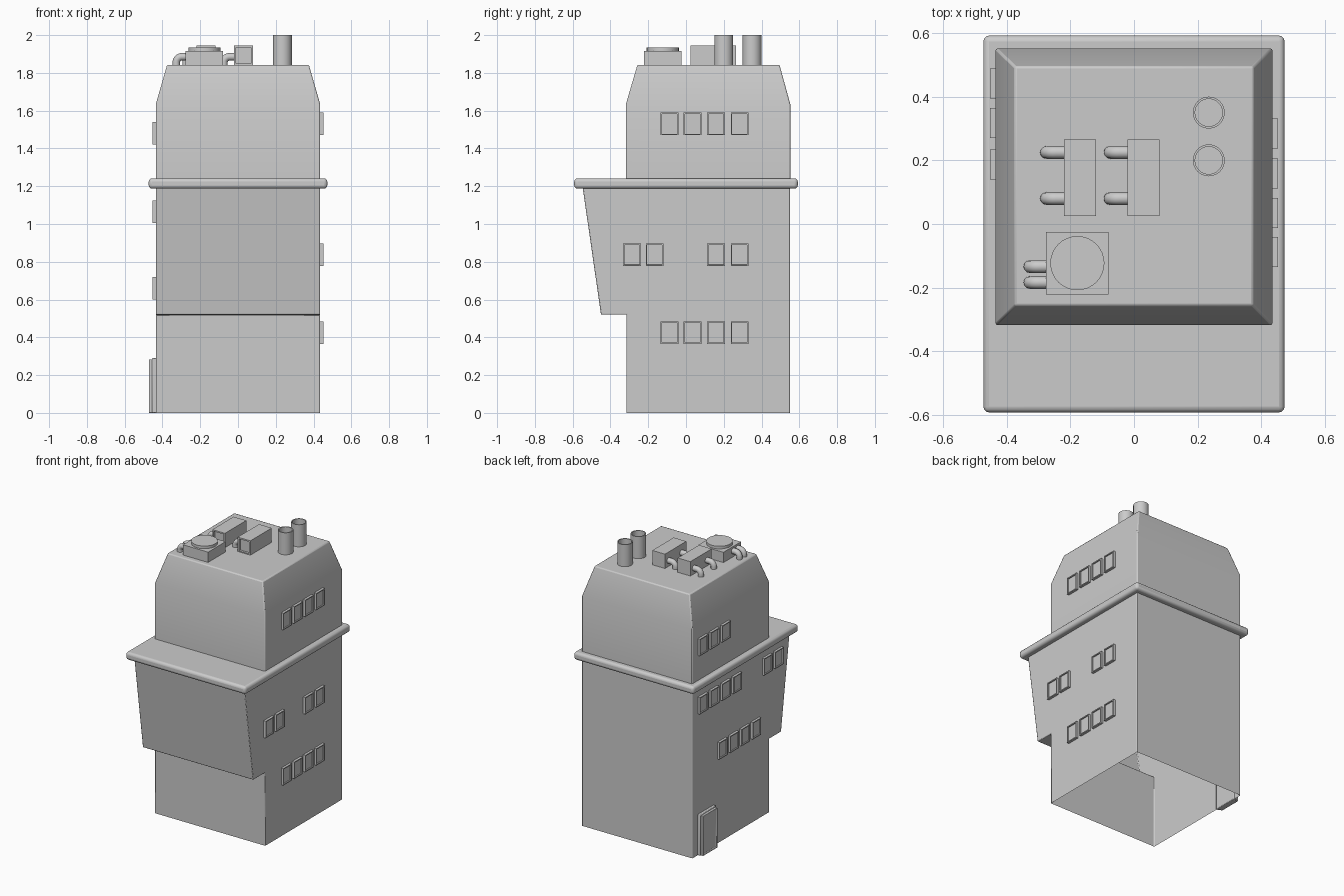
import bpy, bmesh, math
from mathutils import Vector

if "Cube" in bpy.data.objects:
    bpy.data.objects.remove(bpy.data.objects["Cube"])


def finish(name, bm, bevel=0.0, segments=2, angle=30):
    bmesh.ops.recalc_face_normals(bm, faces=bm.faces)
    me = bpy.data.meshes.new(name)
    bm.to_mesh(me)
    bm.free()
    ob = bpy.data.objects.new(name, me)
    bpy.context.collection.objects.link(ob)
    bpy.ops.object.select_all(action='DESELECT')
    ob.select_set(True)
    bpy.context.view_layer.objects.active = ob
    if bevel:
        mod = ob.modifiers.new("Bevel", 'BEVEL')
        mod.width, mod.segments, mod.limit_method = bevel, segments, 'ANGLE'
    bpy.ops.object.shade_smooth_by_angle(angle=math.radians(angle))
    return ob


def loft(name, loops, start=False, end=True, **kw):
    """Skin consecutive closed loops of points, with optional caps."""
    bm = bmesh.new()
    rings = [[bm.verts.new(p) for p in loop] for loop in loops]
    n = len(rings[0])
    for a, b in zip(rings, rings[1:]):
        for i in range(n):
            bm.faces.new((a[i], a[(i + 1) % n], b[(i + 1) % n], b[i]))
    if start:
        bm.faces.new(rings[0])
    if end:
        bm.faces.new(rings[-1])
    return finish(name, bm, **kw)


def rect(x0, x1, y0, y1, z):
    return [(x0, y0, z), (x1, y0, z), (x1, y1, z), (x0, y1, z)]


def circle(cx, cy, r, z, n=32):
    return [(cx + r * math.cos(2 * math.pi * i / n),
             cy + r * math.sin(2 * math.pi * i / n), z) for i in range(n)]


def box(name, x, y, z, inset_dir=None, frame=0.0, recess=0.0, **kw):
    """Box from ranges; the face looking along inset_dir gets a recessed panel."""
    bm = bmesh.new()
    bmesh.ops.create_cube(bm, size=1)
    for v in bm.verts:
        v.co = Vector([(r[0] + r[1]) / 2 + c * (r[1] - r[0])
                       for r, c in zip((x, y, z), v.co)])
    bm.normal_update()
    if inset_dir:
        d = Vector(inset_dir)
        face = [f for f in bm.faces if f.normal.dot(d) > 0.9]
        bmesh.ops.inset_region(bm, faces=face, thickness=frame, use_even_offset=True)
        ring = bmesh.ops.inset_region(bm, faces=face, thickness=0.0005)
        for v in face[0].verts:
            v.co -= d * recess
    return finish(name, bm, **kw)


def pipe(name, x_end, x_start, y, z=1.885, r=0.02, bend=0.03):
    """Pipe that leaves a roof unit sideways and bends down into the roof."""
    xc = x_end + r
    pts = [(x_start, y, z)]
    for i in range(9):
        a = math.pi / 2 * (1 + i / 8)
        pts.append((xc + bend + bend * math.cos(a), y, z - bend + bend * math.sin(a)))
    pts.append((xc, y, 1.835))
    cu = bpy.data.curves.new(name, 'CURVE')
    cu.dimensions = '3D'
    cu.bevel_depth, cu.bevel_resolution, cu.use_fill_caps = r, 4, True
    sp = cu.splines.new('POLY')
    sp.points.add(len(pts) - 1)
    for p, co in zip(sp.points, pts):
        p.co = (*co, 1)
    ob = bpy.data.objects.new(name, cu)
    bpy.context.collection.objects.link(ob)
    bpy.ops.object.select_all(action='DESELECT')
    ob.select_set(True)
    bpy.context.view_layer.objects.active = ob
    bpy.ops.object.convert(target='MESH')
    bpy.ops.object.shade_smooth_by_angle(angle=math.radians(40))


W = 0.435

# Lower body with the overhanging front, open underneath
profile = [(0.55, 0), (0.55, 1.2), (-0.548, 1.2), (-0.45, 0.52), (-0.315, 0.52), (-0.315, 0)]
bm = bmesh.new()
sides = [[bm.verts.new((x, y, z)) for y, z in profile] for x in (-W, W)]
for s in sides:
    bm.faces.new(s)
for i in (0, 2, 3, 4):
    j = i + 1
    bm.faces.new((sides[0][i], sides[0][j], sides[1][j], sides[1][i]))
finish("lower_body", bm, bevel=0.005)

# Cornice slab with rounded rim
box("cornice", (-0.473, 0.473), (-0.592, 0.592), (1.187, 1.242), bevel=0.018, segments=3)

# Upper storey with tapered roof
loft("upper_storey", [rect(-W, W, -0.318, 0.552, 1.22),
                      rect(-W, W, -0.318, 0.552, 1.635),
                      rect(-0.375, 0.375, -0.257, 0.495, 1.843)], bevel=0.007)

# Windows: (side, bottom z, starting y positions)
right4 = (-0.135, -0.012, 0.112, 0.237)
rows = [(1, 1.47, right4), (1, 0.777, (-0.333, -0.213, 0.112, 0.237)), (1, 0.365, right4),
        (-1, 1.42, (0.14, 0.27, 0.395)),
        (-1, 1.005, (0.015, 0.14, 0.27, 0.395, -0.33, -0.455)),
        (-1, 0.6, (-0.2, -0.075, 0.05, 0.175))]
for side, z, ys in rows:
    for y in ys:
        xs = sorted((side * (W - 0.005), side * 0.452))
        box("window", xs, (y, y + 0.094), (z, z + 0.12), (side, 0, 0), 0.007, 0.008)

# Door on the left side
box("door_frame", (-0.455, -0.43), (0.31, 0.49), (0, 0.29), bevel=0.004)
box("door", (-0.472, -0.45), (0.32, 0.48), (0, 0.283), (-1, 0, 0), 0.012, 0.004, bevel=0.003)

# Chimneys
for y in (0.2, 0.35):
    loft("chimney", [circle(0.235, y, r, z) for r, z in
                     ((0.05, 1.835), (0.05, 2.0), (0.043, 2.0), (0.043, 1.89))])

# Long roof units with recessed front grille and pipes
for x in (-0.22, -0.02):
    box("roof_unit", (x, x + 0.1), (0.025, 0.265), (1.84, 1.945), (0, -1, 0), 0.01, 0.015)
    for y in (0.08, 0.225):
        pipe("roof_unit_pipe", x - 0.075, x + 0.01, y)

# Fan unit with round cover and pipes
box("fan_unit", (-0.277, -0.08), (-0.222, -0.025), (1.84, 1.916))
loft("fan_cover", [circle(-0.178, -0.123, r, z) for r, z in ((0.085, 1.91), (0.085, 1.935))])
for y in (-0.134, -0.184):
    pipe("fan_unit_pipe", -0.347, -0.265, y)
